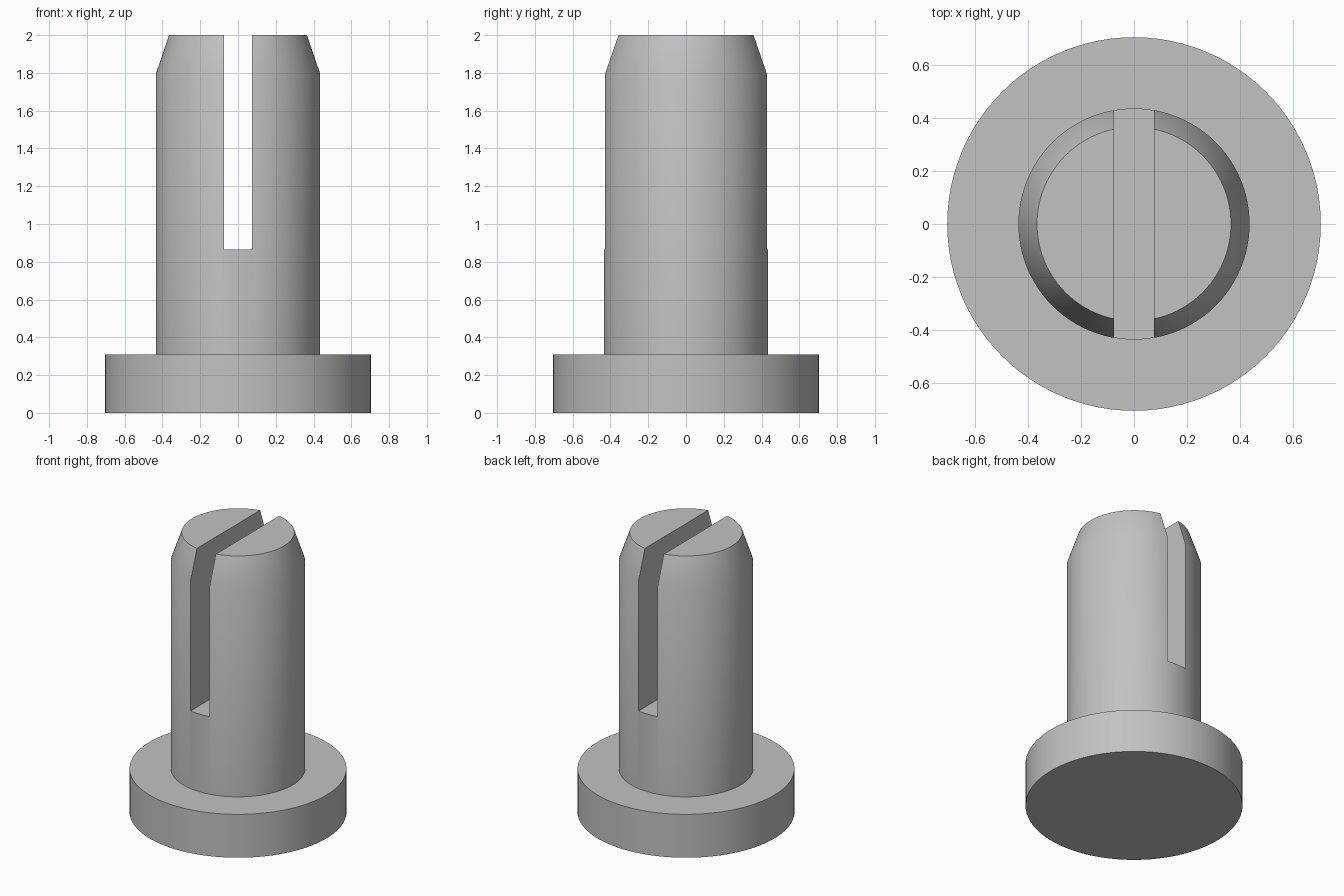
import bpy, bmesh, math
from mathutils import Matrix

cube = bpy.data.objects.get("Cube")
if cube:
    bpy.data.objects.remove(cube)

SEGMENTS = 96

# Plain grey plastic
grey = bpy.data.materials.new("grey")
grey.use_nodes = True
colour = (0.54, 0.54, 0.54, 1)
grey.diffuse_color = colour
grey.node_tree.nodes["Principled BSDF"].inputs["Base Color"].default_value = colour


def add_object(name, bm):
    bmesh.ops.recalc_face_normals(bm, faces=bm.faces)
    mesh = bpy.data.meshes.new(name)
    bm.to_mesh(mesh)
    bm.free()
    mesh.materials.append(grey)
    obj = bpy.data.objects.new(name, mesh)
    bpy.context.collection.objects.link(obj)
    return obj


def lathe(name, profile):
    """Solid of revolution: (radius, height) rings with one flat cap at each end."""
    bm = bmesh.new()
    rings = []
    for r, z in profile:
        angles = [2 * math.pi * i / SEGMENTS for i in range(SEGMENTS)]
        rings.append([bm.verts.new((r * math.cos(a), r * math.sin(a), z)) for a in angles])
    for low, high in zip(rings, rings[1:]):
        for i in range(SEGMENTS):
            j = (i + 1) % SEGMENTS
            bm.faces.new((low[i], low[j], high[j], high[i]))
    bm.faces.new(rings[0])
    bm.faces.new(rings[-1])
    return add_object(name, bm)


# Round flange and tapered shaft as one solid
pin = lathe("slotted_pin", [(0.703, 0), (0.703, 0.31), (0.435, 0.31),
                            (0.435, 1.795), (0.365, 2)])

# Slot cutter running front to back
bm = bmesh.new()
bmesh.ops.create_cube(bm, size=1, matrix=Matrix.Translation((0, 0, 1.615))
                      @ Matrix.Diagonal((0.15, 2, 1.5, 1)))
cutter = add_object("slot_cutter", bm)
cutter.hide_render = True

# Cut the slot, then shade smooth with sharp rims
slot = pin.modifiers.new("slot", "BOOLEAN")
slot.operation = "DIFFERENCE"
slot.solver = "EXACT"
slot.object = cutter
bpy.ops.object.select_all(action="DESELECT")
pin.select_set(True)
bpy.context.view_layer.objects.active = pin
bpy.ops.object.modifier_apply(modifier=slot.name)
bpy.data.objects.remove(cutter)
bpy.ops.object.shade_smooth_by_angle(angle=math.radians(30))
